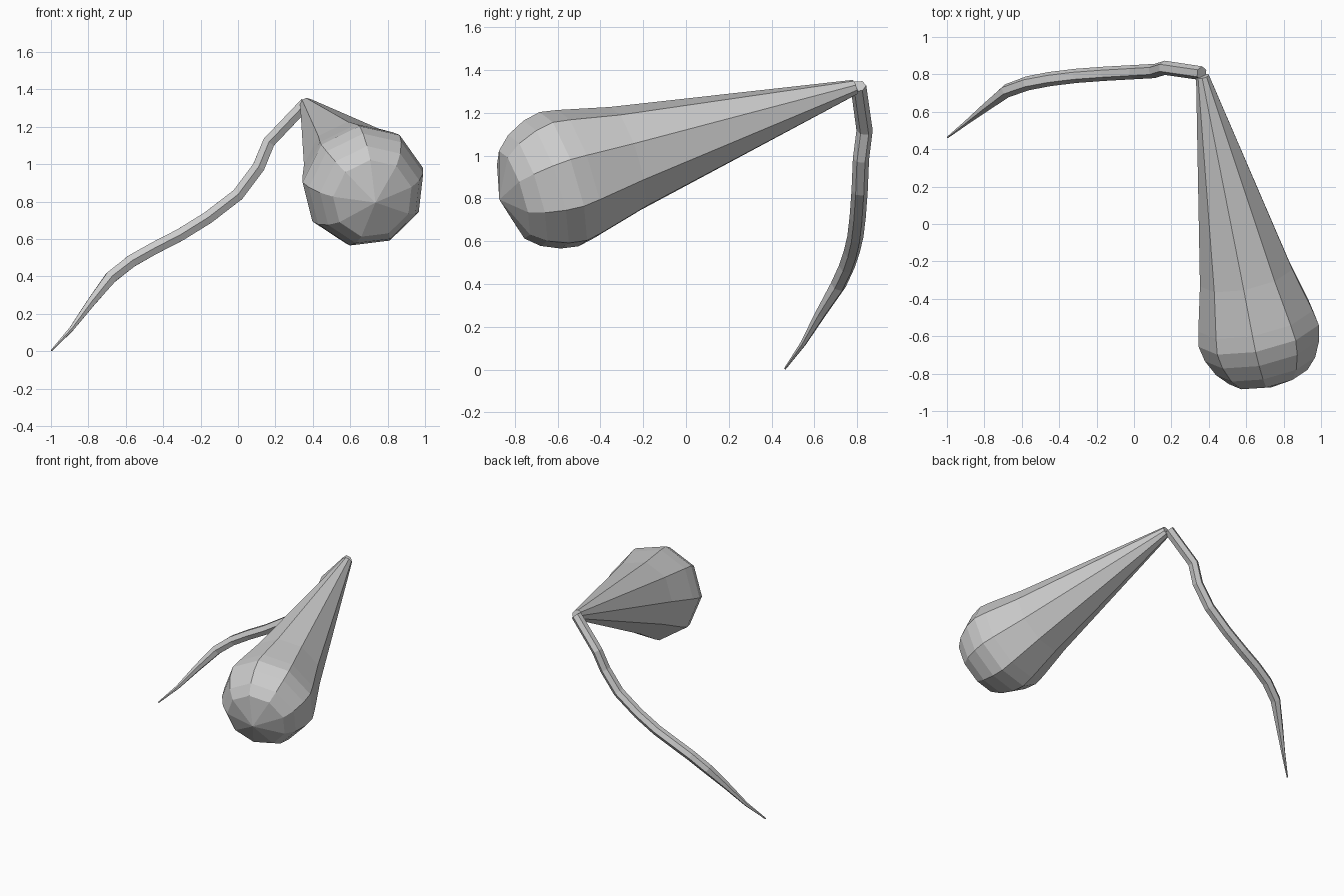
import bpy, bmesh, math
from mathutils import Vector

if "Cube" in bpy.data.objects:
    bpy.data.objects.remove(bpy.data.objects["Cube"])


def loft(name, centres, radii, sides, ref, phase):
    """Sweep a regular polygon of varying radius along a path; radius 0 gives a pole."""
    pts = [Vector(c) for c in centres]
    bm = bmesh.new()
    rings = []
    for i, (p, r) in enumerate(zip(pts, radii)):
        a = (p - pts[i - 1]).normalized() if i else Vector()
        b = (pts[i + 1] - p).normalized() if i + 1 < len(pts) else Vector()
        d = (a + b).normalized()
        u = (ref - d * ref.dot(d)).normalized()
        v = d.cross(u)
        if r == 0:
            rings.append([bm.verts.new(p)] * sides)
            continue
        ring = []
        for k in range(sides):
            t = math.radians(phase) + math.tau * k / sides
            ring.append(bm.verts.new(p + r * (u * math.cos(t) + v * math.sin(t))))
        rings.append(ring)
    for lo, hi in zip(rings, rings[1:]):
        for k in range(sides):
            n = (k + 1) % sides
            quad = [lo[k], lo[n], hi[n], hi[k]]
            bm.faces.new(list(dict.fromkeys(quad)))
    for ring in (rings[0], rings[-1]):
        if len(set(ring)) > 2:
            bm.faces.new(ring)
    bmesh.ops.recalc_face_normals(bm, faces=bm.faces)
    mesh = bpy.data.meshes.new(name)
    bm.to_mesh(mesh)
    bm.free()
    obj = bpy.data.objects.new(name, mesh)
    bpy.context.collection.objects.link(obj)
    return obj


# Nine-sided bulb: long cone flaring into a rounded end
tip, pole = Vector((0.367, 0.79, 1.32)), Vector((0.735, -0.873, 0.795))
profile = [(0, 0.036), (0.64, 0.257), (0.777, 0.318), (0.824, 0.334),
           (0.872, 0.318), (0.923, 0.276), (0.96, 0.218), (1, 0)]
loft("bulb", [tip.lerp(pole, t) for t, r in profile], [r for t, r in profile],
     9, Vector((1, 0, 0)), 13.5)

# Thin bent stem tapering to a point at the ground
stem = [(-0.997, 0.463, 0.004, 0.005), (-0.89, 0.547, 0.12, 0.014),
        (-0.785, 0.63, 0.262, 0.026), (-0.68, 0.712, 0.395, 0.037),
        (-0.57, 0.752, 0.482, 0.038), (-0.45, 0.775, 0.55, 0.038),
        (-0.31, 0.792, 0.622, 0.038), (-0.16, 0.803, 0.715, 0.038),
        (0.0, 0.812, 0.838, 0.038), (0.11, 0.818, 0.985, 0.038),
        (0.165, 0.835, 1.118, 0.038), (0.362, 0.806, 1.325, 0.037)]
loft("stem", [s[:3] for s in stem], [s[3] for s in stem],
     6, Vector((0, 1, 0)), 0)
